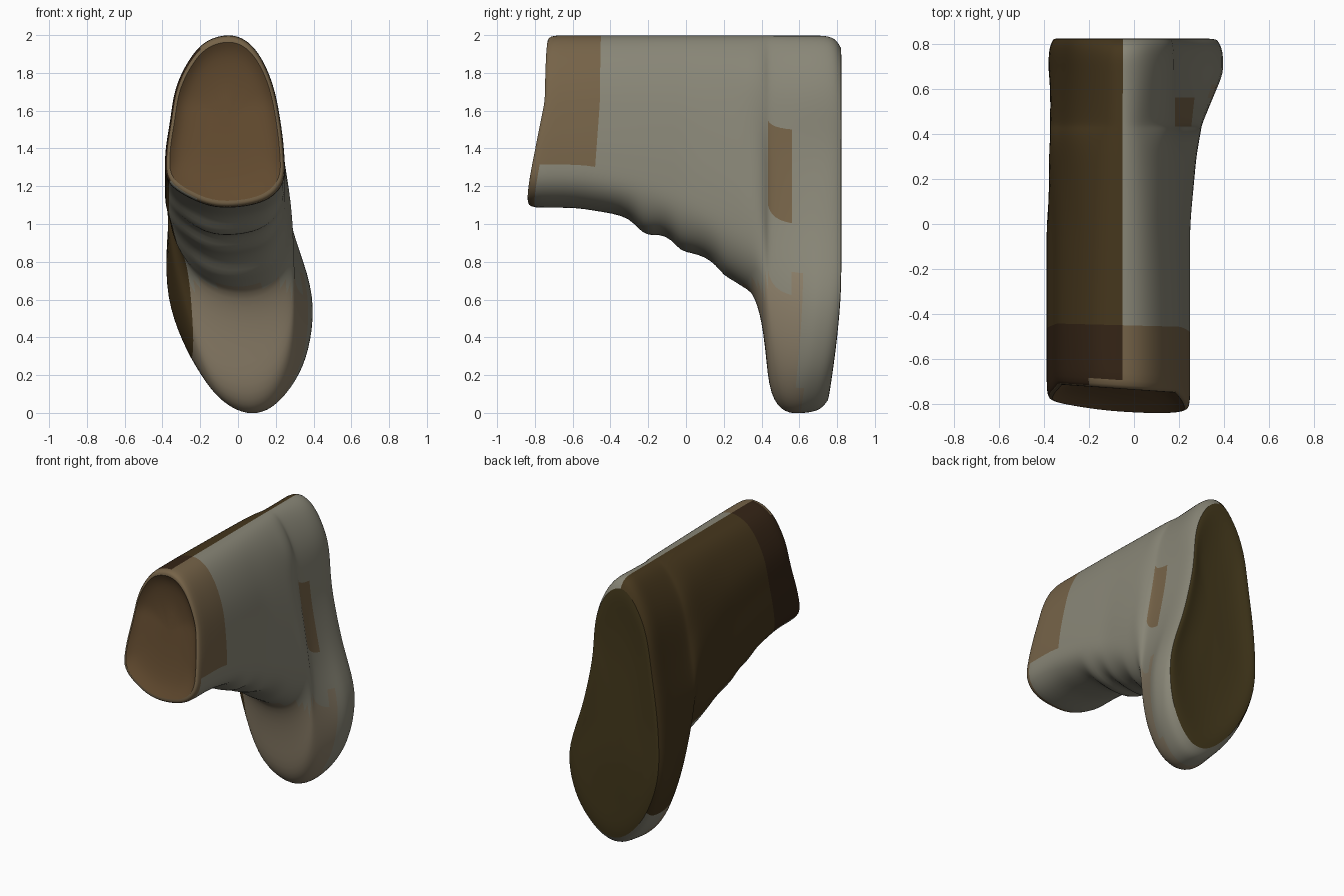
import bpy, math

if "Cube" in bpy.data.objects:
    bpy.data.objects.remove(bpy.data.objects["Cube"])

# Cross-section outlines from heel line (top) to instep (bottom): y, left x, right x
OUTLINES = [
    (0.00, [-.05, -.17, -.26, -.33, -.36, -.385, -.37, -.22, -.06],
           [-.05, .05, .13, .19, .225, .245, .24, .14, -.06]),     # shaft
    (0.30, [-.05, -.17, -.27, -.335, -.375, -.37, -.32, -.18, 0],
           [-.05, .05, .14, .20, .245, .275, .265, .17, 0]),       # instep
    (0.44, [-.05, -.16, -.27, -.33, -.375, -.32, -.235, -.13, .05],
           [-.05, .05, .15, .195, .255, .30, .285, .20, .05]),     # toe top
    (0.68, [-.05, -.16, -.265, -.32, -.37, -.37, -.25, -.08, .08],
           [-.05, .07, .165, .195, .28, .395, .36, .23, .08]),     # sole
]
# Rows along y: y, lowest z, inset scale
LINING = [(-.685, 1.09, .3), (-.688, 1.09, .55), (-.697, 1.09, .75), (-.715, 1.09, .86)]
RIM = [(-.73, 1.085, .92), (-.728, 1.085, .97), (-.70, 1.085, 1)]
FOLDS = [(-.62, 1.085), (-.52, 1.085), (-.45, 1.07), (-.37, 1.055), (-.30, 1.03),
         (-.25, .97), (-.20, .935), (-.14, .945), (-.08, .92), (-.03, .855),
         (.03, .845), (.10, .825), (.16, .78), (.20, .725), (.25, .70), (.30, .665),
         (.35, .64), (.38, .56), (.40, .48), (.42, .34), (.432, .20), (.45, .10),
         (.50, .035), (.56, .005), (.62, -.005), (.68, -.005), (.73, .0)]
WELT = [(.77, 0, .992), (.80, 0, .972), (.82, 0, .935)]
SOLE = [(.824, 0, .88), (.818, 0, .79), (.806, 0, .64), (.80, 0, .4), (.80, 0, .2)]
PER = 3  # samples between outline points


def clamp(v):
    return max(0.0, min(1.0, v))


def mix_outline(y):
    if y <= OUTLINES[0][0]:
        return OUTLINES[0][1:]
    for a, b in zip(OUTLINES, OUTLINES[1:]):
        if y <= b[0]:
            t = (y - a[0]) / (b[0] - a[0])
            return [[p + (q - p) * t for p, q in zip(a[k], b[k])] for k in (1, 2)]
    return OUTLINES[-1][1:]


def smooth_low(y, zlo):
    """Instep height without the folds."""
    if -.45 < y < .35:
        t = (y + .45) / .8
        return 1.07 - .43 * (.45 * t + .55 * t * t)
    return zlo


def ring(y, zlo, s):
    left, right = mix_outline(y)
    xs = left + right[-2:0:-1]
    n = len(xs)
    pts = []
    for k in range(n * PER):
        i, f = divmod(k, PER)
        f /= PER
        a, b, c, d = (xs[(i + o) % n] for o in (-1, 0, 1, 2))
        x = .5 * (2*b + (c - a)*f + (2*a - 5*b + 4*c - d)*f*f + (3*b - a - 3*c + d)*f**3)
        u = (1 - math.cos(2 * math.pi * k / (n * PER))) / 2
        # folds only show in the middle of the instep
        w = clamp((u - .82) / .15)
        low = smooth_low(y, zlo) * (1 - w) + zlo * w
        z = 2.0 - (2.0 - low) * u
        cz = (2 + zlo) / 2
        cx = -.06 if y < 0 else -.02
        x, z = cx + (x - cx) * s, cz + (z - cz) * s
        # slanted opening and toe spring
        w = clamp((-y - .3) / .4)
        yy = y - w * (.19 * max(0, 1.65 - z) + .07 * (x + .07))
        yy -= .08 * clamp((.7 - z) / .7) ** 1.5 * clamp((y - .45) / .25)
        pts.append((x, yy, z))
    return pts


def material(name, rgb):
    m = bpy.data.materials.new(name)
    m.diffuse_color = (*rgb, 1)
    m.use_nodes = True
    m.node_tree.nodes["Principled BSDF"].inputs["Base Color"].default_value = m.diffuse_color
    return m


def loft(name, rows, mats, pick=None, cap_start=False, cap_end=False):
    rings = [ring(*r) for r in rows]
    n = len(rings[0])
    verts = [p for r in rings for p in r]
    faces = [(i*n + j, (i+1)*n + j, (i+1)*n + (j+1) % n, i*n + (j+1) % n)
             for i in range(len(rings) - 1) for j in range(n)]
    if cap_start:
        faces.append(tuple(range(n)))
    if cap_end:
        faces.append(tuple(reversed(range((len(rings)-1)*n, len(rings)*n))))
    me = bpy.data.meshes.new(name)
    me.from_pydata(verts, [], faces)
    for m in mats:
        me.materials.append(m)
    for p in me.polygons:
        p.use_smooth = True
        if pick:
            p.material_index = pick(p.center, p.index % n)
    ob = bpy.data.objects.new(name, me)
    bpy.context.collection.objects.link(ob)
    sub = ob.modifiers.new("smooth", 'SUBSURF')
    sub.levels = sub.render_levels = 1
    return ob


grey = material("grey_leather", (.25, .24, .185))
brown = material("brown_back", (.06, .037, .012))
cuff = material("cuff_tan", (.18, .125, .065))
dark = material("dark_cuff", (.035, .018, .008))
toe = material("toe_tan", (.26, .21, .14))
sole = material("sole_brown", (.06, .042, .012))
inner = material("lining_brown", (.12, .068, .028))


def upper_colour(c, column):
    if c.y < -.705 - .19 * max(0, 1.65 - c.z):
        return 2                              # rim of the opening
    if column < 6 * PER:                      # left side is dark brown
        return 3 if c.y < -.45 else 1
    right_wall = column >= 10 * PER
    if c.y < -.45 and right_wall and c.z > 1.3:
        return 2
    if right_wall and .44 < c.y < .58 and 1.02 < c.z < 1.5:
        return 2                              # worn ankle patch
    return 4 if c.z < .68 and c.y < .6 else 0


# boot lying on its back: upper with rim and folds, then lining and sole
body = [(y, z, 1) for y, z in FOLDS]
loft("boot_upper", RIM + body + WELT, [grey, brown, cuff, dark, toe], upper_colour)
loft("boot_lining", LINING + RIM[:1], [inner], cap_start=True)
loft("boot_sole", WELT[-1:] + SOLE, [sole], cap_end=True)
